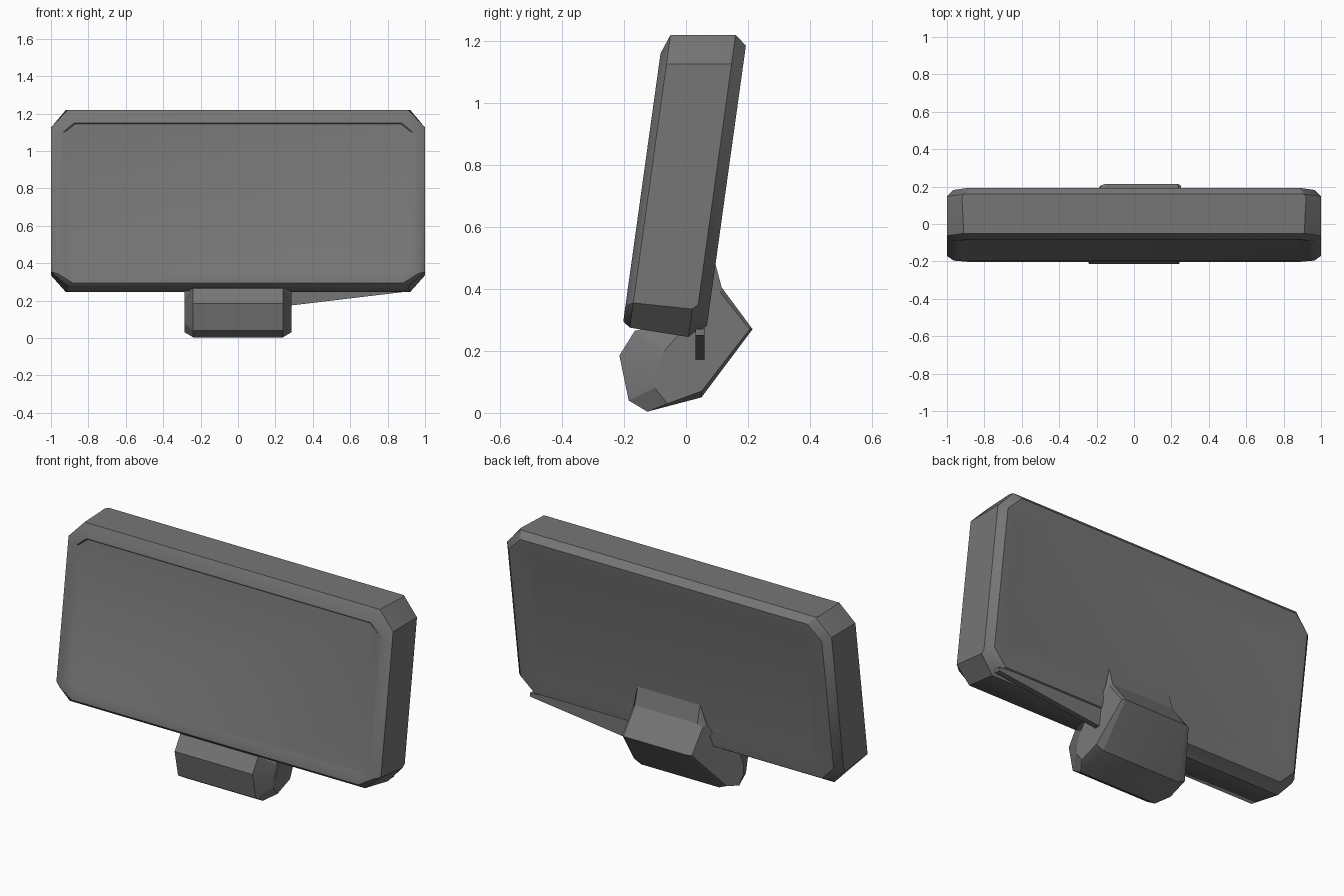
import bpy
import bmesh

cube = bpy.data.objects.get("Cube")
if cube:
    bpy.data.objects.remove(cube, do_unlink=True)

grey = bpy.data.materials.new("dark grey plastic")
grey.use_nodes = True
colour = (0.18, 0.18, 0.183, 1)
grey.diffuse_color = colour
grey.node_tree.nodes["Principled BSDF"].inputs["Base Color"].default_value = colour


def loft(name, rings, angle):
    """Join closed rings of points into a capped solid."""
    bm = bmesh.new()
    loops = [[bm.verts.new(p) for p in ring] for ring in rings]
    n = len(loops[0])
    for a, b in zip(loops, loops[1:]):
        for i in range(n):
            j = (i + 1) % n
            bm.faces.new((a[i], a[j], b[j], b[i]))
    bm.faces.new(loops[0])
    bm.faces.new(loops[-1])
    bmesh.ops.recalc_face_normals(bm, faces=bm.faces)
    mesh = bpy.data.meshes.new(name)
    bm.to_mesh(mesh)
    bm.free()
    mesh.materials.append(grey)
    obj = bpy.data.objects.new(name, mesh)
    bpy.context.collection.objects.link(obj)
    bpy.ops.object.select_all(action='DESELECT')
    obj.select_set(True)
    bpy.context.view_layer.objects.active = obj
    bpy.ops.object.shade_smooth_by_angle(angle=angle)
    return obj


def lean(z, depth):
    """The whole panel leans back as it rises."""
    return 0.139 * (z - 0.73) + depth


def panel_ring(depth, w, low, high, cx, top, bottom):
    """Rectangle with cut corners, lying across the leaning panel."""
    pts = [(w - cx, low), (w, low + bottom), (w, high - top), (w - cx, high)]
    pts += [(-x, z) for x, z in reversed(pts)]
    return [(x, lean(z, depth), z) for x, z in pts]


# Panel: recessed screen, front rim, casing, rear rim, shallow back recess
loft("display_panel", [
    panel_ring(-0.136, 0.92, 0.35, 1.145, 0.05, 0.04, 0.03),
    panel_ring(-0.142, 0.935, 0.335, 1.15, 0.06, 0.05, 0.04),
    panel_ring(-0.142, 0.965, 0.295, 1.16, 0.08, 0.06, 0.05),
    panel_ring(-0.118, 1.0, 0.275, 1.22, 0.09, 0.095, 0.08),
    panel_ring(0.075, 1.0, 0.245, 1.22, 0.08, 0.095, 0.09),
    panel_ring(0.092, 1.0, 0.26, 1.22, 0.09, 0.095, 0.09),
    panel_ring(0.13, 0.965, 0.28, 1.185, 0.08, 0.08, 0.08),
    panel_ring(0.13, 0.93, 0.32, 1.15, 0.07, 0.07, 0.07),
    panel_ring(0.122, 0.87, 0.38, 1.08, 0.07, 0.07, 0.07),
], 0.6)

# Foot: hooked side profile, narrowing at the front lobe towards each end
inner = [(-0.215, 0.185), (-0.165, 0.265), (0, 0.3), (0.09, 0.5),
         (0.115, 0.405), (0.215, 0.27), (0.05, 0.05), (-0.125, 0.004),
         (-0.185, 0.04)]
outer = [(-0.1, 0.13), (-0.07, 0.2), (0, 0.28), (0.08, 0.4),
         (0.11, 0.39), (0.205, 0.27), (0.05, 0.07), (-0.06, 0.03),
         (-0.1, 0.08)]


def foot_ring(profile, front_x, back_x):
    return [(back_x if y > 0.06 else front_x, y, z) for y, z in profile]


loft("stand_foot", [
    foot_ring(outer, -0.285, -0.18),
    foot_ring(inner, -0.24, -0.15),
    foot_ring(inner, 0.24, 0.235),
    foot_ring(outer, 0.285, 0.25),
], 0.3)

# Thin web from the foot to the lower corner of the panel
web = [(0.25, 0.17), (0.92, 0.25), (0.92, 0.27), (0.25, 0.32)]
loft("stand_web", [[(x, y, z) for x, z in web] for y in (0.03, 0.06)], 0.3)
